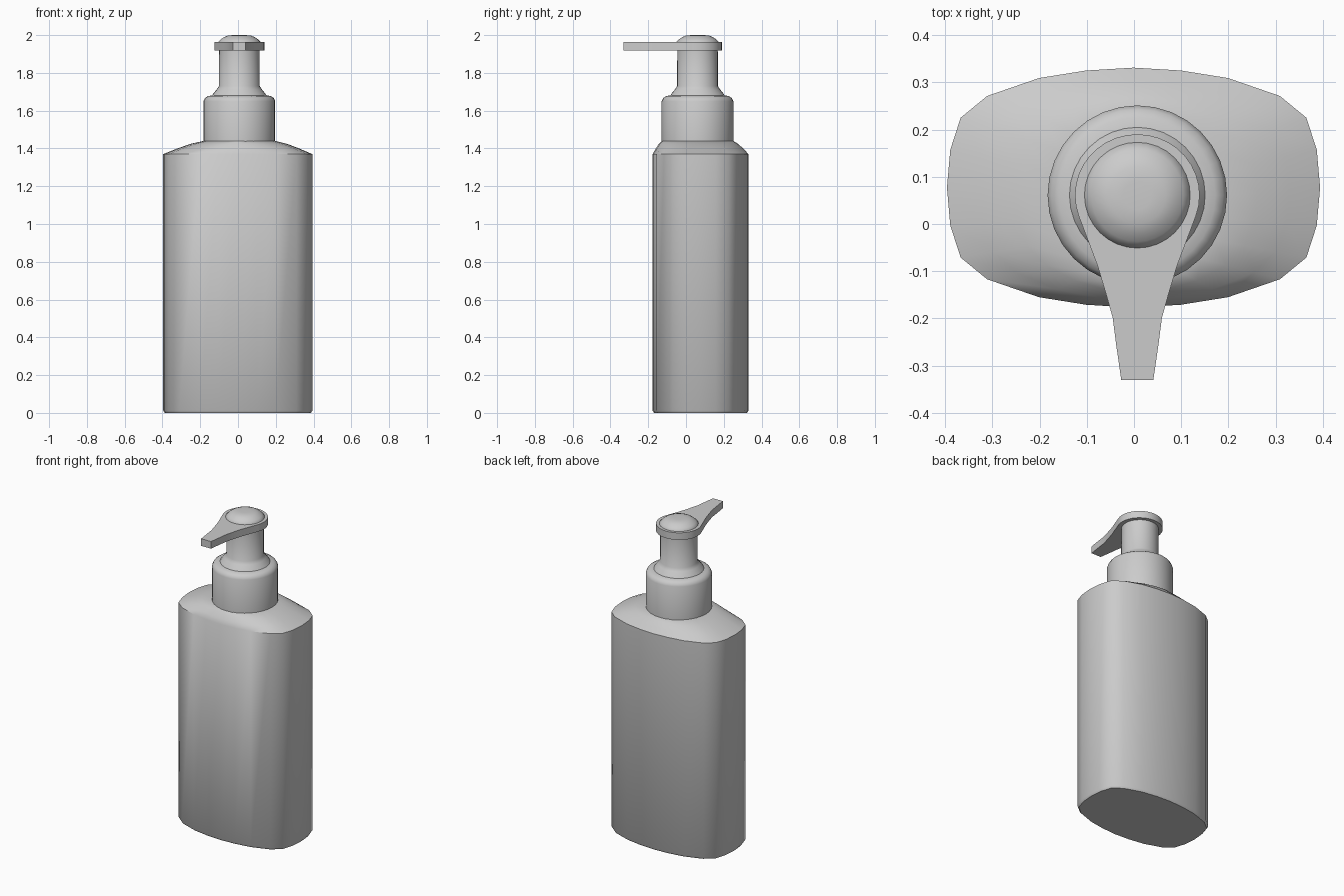
import bpy, bmesh
from math import cos, sin, pi, radians

if "Cube" in bpy.data.objects:
    bpy.data.objects.remove(bpy.data.objects["Cube"])

CX, CY = 0.007, 0.061      # pump axis
BX, BY = -0.001, 0.077     # bottle axis
N = 24


def finish(name, bm, angle=38):
    bmesh.ops.recalc_face_normals(bm, faces=bm.faces)
    mesh = bpy.data.meshes.new(name)
    bm.to_mesh(mesh)
    bm.free()
    obj = bpy.data.objects.new(name, mesh)
    bpy.context.collection.objects.link(obj)
    bpy.ops.object.select_all(action='DESELECT')
    obj.select_set(True)
    bpy.context.view_layer.objects.active = obj
    bpy.ops.object.shade_smooth_by_angle(angle=radians(angle))
    return obj


def loft(name, rings, angle=38):
    """Skin a stack of equal-length rings and cap both ends."""
    bm = bmesh.new()
    vs = [[bm.verts.new(p) for p in ring] for ring in rings]
    n = len(rings[0])
    for a, b in zip(vs, vs[1:]):
        for i in range(n):
            j = (i + 1) % n
            bm.faces.new((a[i], a[j], b[j], b[i]))
    bm.faces.new(vs[0][::-1])
    bm.faces.new(vs[-1])
    return finish(name, bm, angle)


def circle(r, z, n=N):
    return [(CX + r * cos(2 * pi * i / n), CY + r * sin(2 * pi * i / n), z) for i in range(n)]


def lathe(name, profile, n=32, angle=38):
    return loft(name, [circle(r, z, n) for r, z in profile], angle)


# Bottle: rounded-oval outline mirrored from one quarter
quarter = [(0.395, 0), (0.388, 0.08), (0.366, 0.148), (0.31, 0.194),
           (0.2, 0.232), (0.1, 0.248), (0, 0.254)]
half = quarter + [(-x, y) for x, y in quarter[-2::-1]]
outline = half + [(-x, -y) for x, y in half[1:-1]]


def oval(z, inset=0.0):
    return [(BX + x * (1 - inset / 0.395), BY + y * (1 - inset / 0.254), z) for x, y in outline]


def blend(a, b, t, z):
    return [(p[0] + (q[0] - p[0]) * t, p[1] + (q[1] - p[1]) * t, z) for p, q in zip(a, b)]


rim, neck = oval(1.37), circle(0.189, 1.44)
loft("bottle", [oval(0, 0.008), oval(0.012), rim,
                blend(rim, neck, 0.33, 1.398), blend(rim, neck, 0.67, 1.424),
                neck])

# Screw collar with chamfered top and flared base of the stem
lathe("collar", [(0.19, 1.43), (0.19, 1.65), (0.182, 1.667), (0.165, 1.678), (0.13, 1.682)], angle=50)
lathe("stem", [(0.15, 1.67), (0.138, 1.69), (0.12, 1.712), (0.108, 1.73), (0.107, 1.93)])

# Domed pump button
lathe("button", [(0.112, 1.95), (0.112, 1.964), (0.098, 1.978), (0.08, 1.99), (0.06, 1.998), (0.03, 2.0)], angle=50)

# Teardrop nozzle lever: round head tapering to a narrow spout
head = [(0.132 * cos(radians(a)), 0.129 * sin(radians(a))) for a in range(-20, 201, 10)]
side = [(0.084, -0.15), (0.066, -0.21), (0.052, -0.26), (0.045, -0.315), (0.034, -0.391)]
plan = head + [(-x, y) for x, y in side] + side[::-1]
loft("nozzle_lever", [[(CX + x, CY + y, z) for x, y in plan] for z in (1.918, 1.963)])
